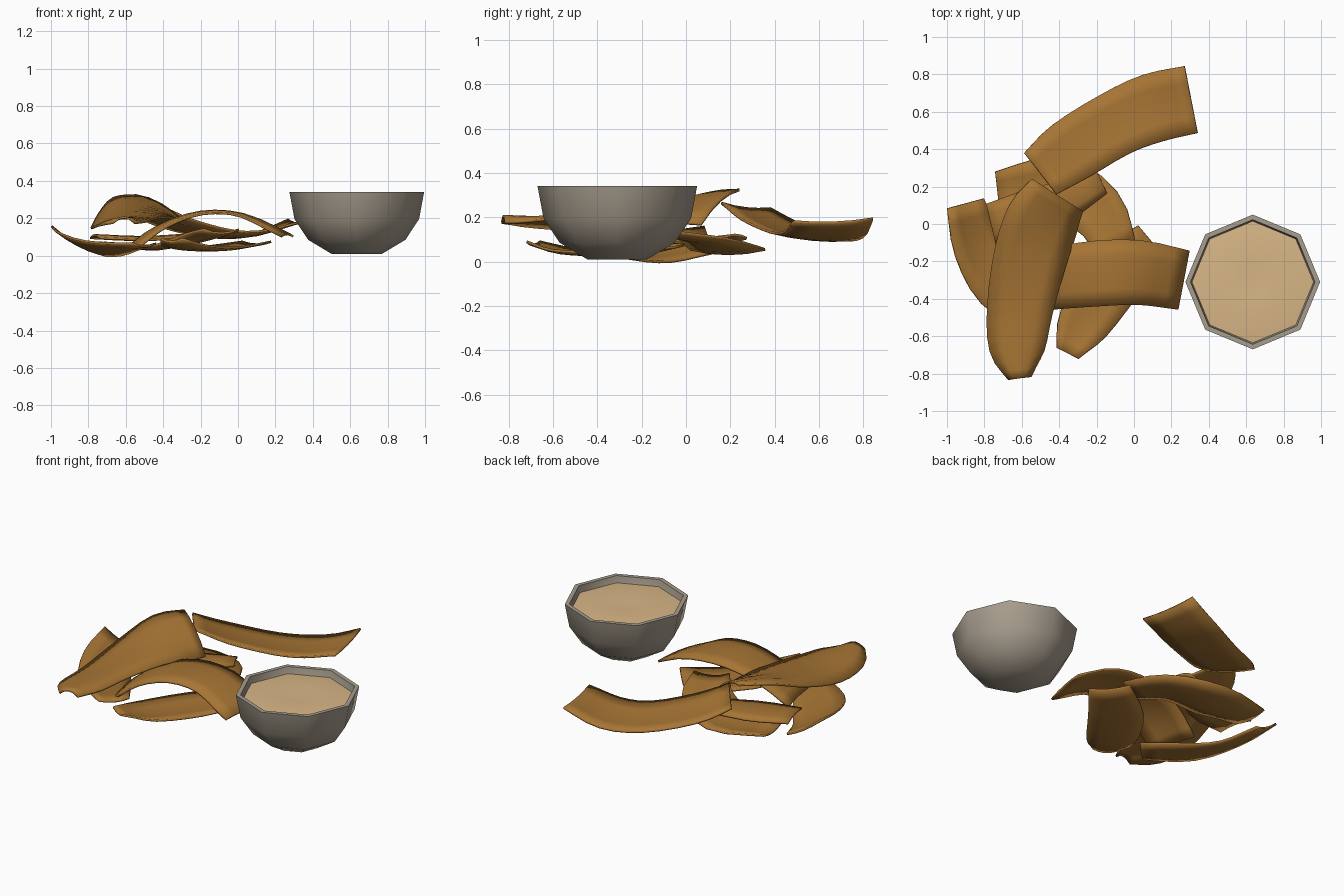
import bpy, math
from mathutils import Vector

if "Cube" in bpy.data.objects:
    bpy.data.objects.remove(bpy.data.objects["Cube"])


def material(name, rgb):
    m = bpy.data.materials.new(name)
    m.diffuse_color = (*rgb, 1)
    m.use_nodes = True
    m.node_tree.nodes["Principled BSDF"].inputs["Base Color"].default_value = m.diffuse_color
    return m


CHIP = material("toasted_brown", (0.38, 0.175, 0.034))
STONE = material("stone_grey", (0.39, 0.34, 0.27))
DIP = material("creamy_tan", (0.69, 0.47, 0.24))


def add_mesh(name, verts, faces, mat, angle):
    me = bpy.data.meshes.new(name)
    me.from_pydata(verts, [], faces)
    me.materials.append(mat)
    ob = bpy.data.objects.new(name, me)
    bpy.context.collection.objects.link(ob)
    bpy.ops.object.select_all(action='DESELECT')
    ob.select_set(True)
    bpy.context.view_layer.objects.active = ob
    bpy.ops.object.shade_smooth_by_angle(angle=math.radians(angle))
    return ob


def lathe(name, profile, center, mat, sides=8, angle=50):
    """Revolve (radius, z) points; both ends are closed with a cap."""
    cx, cy = center
    verts, faces = [], []
    for r, z in profile:
        for i in range(sides):
            a = 2 * math.pi * i / sides
            verts.append((cx + r * math.cos(a), cy + r * math.sin(a), z))
    for j in range(len(profile) - 1):
        for i in range(sides):
            k = (i + 1) % sides
            faces.append((j * sides + i, j * sides + k,
                          (j + 1) * sides + k, (j + 1) * sides + i))
    last = (len(profile) - 1) * sides
    faces.append(tuple(reversed(range(sides))))
    faces.append(tuple(range(last, last + sides)))
    return add_mesh(name, verts, faces, mat, angle)


def spline(points, steps):
    """Catmull-Rom samples through the control points."""
    p = [Vector(q) for q in points]
    p = [2 * p[0] - p[1]] + p + [2 * p[-1] - p[-2]]
    out = []
    for i in range(1, len(p) - 2):
        a, b, c, d = p[i - 1:i + 3]
        for s in range(steps):
            t = s / steps
            out.append(0.5 * (2 * b + (c - a) * t + (2 * a - 5 * b + 4 * c - d) * t * t
                              + (3 * b - a - 3 * c + d) * t ** 3))
    return out + [p[-2]]


def chip(name, path, camber, across=4):
    """Curved strip. path: (x, y, z, half width, tilt in degrees, left side up)."""
    rows = spline(path, 3)
    verts, faces = [], []
    for i, q in enumerate(rows):
        a, b = rows[max(i - 1, 0)], rows[min(i + 1, len(rows) - 1)]
        d = Vector((b[0] - a[0], b[1] - a[1])).normalized()
        tilt = math.tan(math.radians(q[4]))
        for j in range(across + 1):
            v = 1 - 2 * j / across
            verts.append((q[0] - d.y * q[3] * v, q[1] + d.x * q[3] * v,
                          q[2] + tilt * q[3] * v - camber * v * v))
    n = across + 1
    for i in range(len(rows) - 1):
        for j in range(across):
            k = i * n + j
            faces.append((k, k + 1, k + n + 1, k + n))
    ob = add_mesh(name, verts, faces, CHIP, 40)
    mod = ob.modifiers.new("thickness", 'SOLIDIFY')
    mod.thickness = 0.012
    mod.offset = 0
    return ob


# Eight-sided bowl with a thin rim and a filling just below it
BOWL = (0.635, -0.31)
lathe("bowl", [(0.135, 0.01), (0.26, 0.085), (0.333, 0.195), (0.36, 0.34),
               (0.333, 0.34), (0.315, 0.23), (0.24, 0.11), (0.12, 0.05)], BOWL, STONE)
lathe("dip", [(0.25, 0.15), (0.325, 0.298), (0.2, 0.31), (0.08, 0.303)], BOWL, DIP)

# Pile of curled chips
chip("chip_back", [(-0.5, 0.27, 0.24, 0.14, -5), (-0.34, 0.39, 0.165, 0.17, -5),
                   (-0.1, 0.535, 0.105, 0.175, -5), (0.1, 0.62, 0.11, 0.185, -4),
                   (0.305, 0.665, 0.175, 0.182, 2)], -0.012)
chip("chip_top", [(-0.61, -0.825, 0.205, 0.06, 0), (-0.625, -0.68, 0.2, 0.145, -6),
                  (-0.61, -0.46, 0.205, 0.175, -8), (-0.555, -0.18, 0.245, 0.195, 3),
                  (-0.49, 0.02, 0.275, 0.195, 18), (-0.41, 0.155, 0.275, 0.16, 26)], 0.03)
chip("chip_front", [(-0.57, -0.32, 0.05, 0.15, 0), (-0.41, -0.29, 0.165, 0.165, 0),
                    (-0.2, -0.265, 0.235, 0.175, 0), (0.03, -0.26, 0.222, 0.172, 0),
                    (0.265, -0.3, 0.115, 0.16, 0)], 0.012)
chip("chip_left", [(-0.9, 0.11, 0.085, 0.1, -30), (-0.83, -0.12, 0.045, 0.135, -24),
                   (-0.7, -0.33, 0.03, 0.15, -12), (-0.5, -0.53, 0.05, 0.09, 0)], -0.015)
chip("chip_low_front", [(-0.355, -0.69, 0.075, 0.065, 0), (-0.27, -0.53, 0.035, 0.14, 0),
                        (-0.1, -0.28, 0.03, 0.16, 0), (0.1, -0.1, 0.06, 0.12, 0)], -0.015)
chip("chip_middle", [(-0.09, -0.13, 0.12, 0.105, 0), (-0.2, 0.07, 0.085, 0.15, 0),
                     (-0.42, 0.19, 0.035, 0.17, 0), (-0.73, 0.17, 0.05, 0.11, 0)], -0.02)
chip("chip_inner", [(-0.765, 0.0, 0.11, 0.11, 0), (-0.5, 0.07, 0.1, 0.13, 0),
                    (-0.17, 0.22, 0.12, 0.06, 0)], 0.015)
